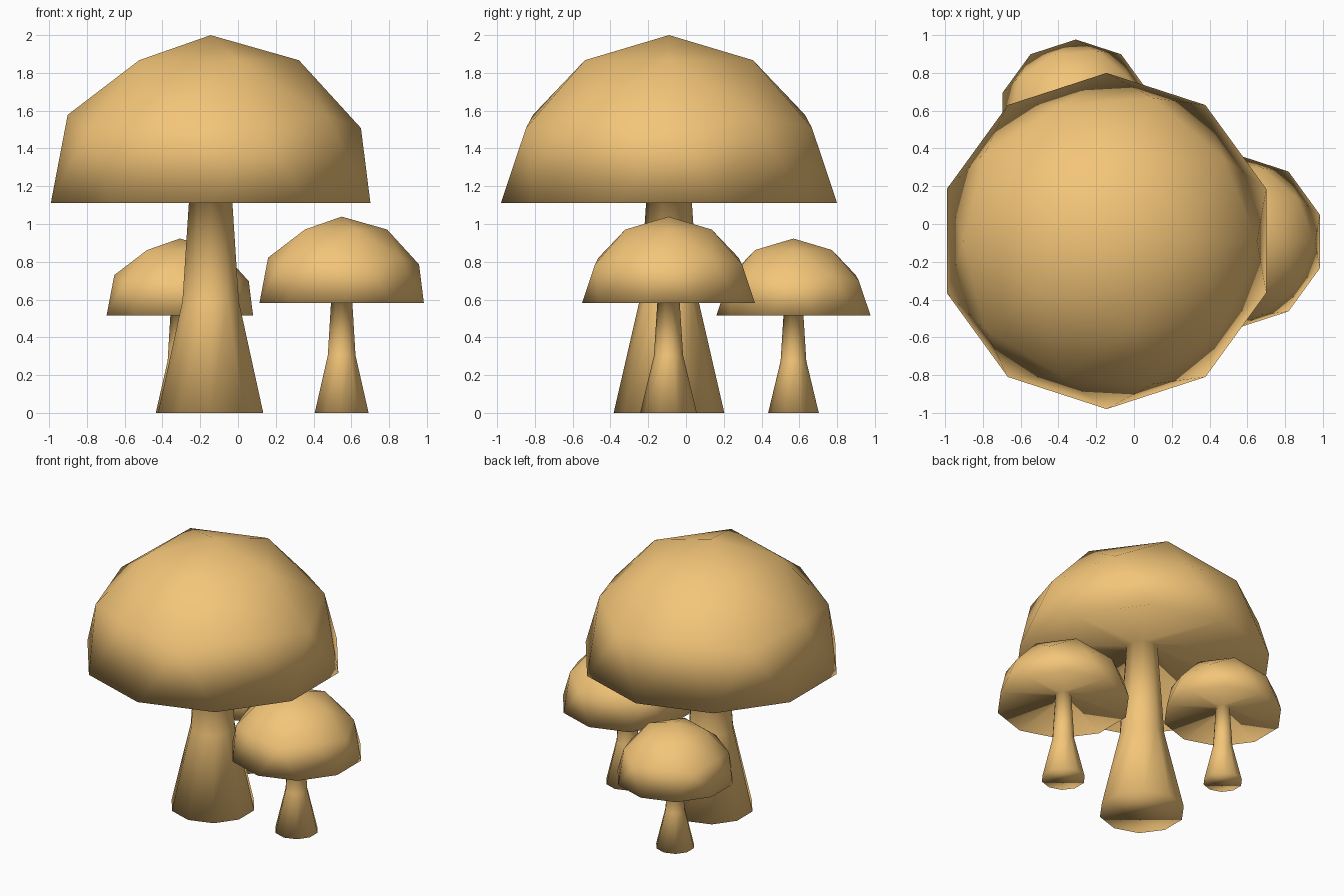
import bpy, bmesh

if "Cube" in bpy.data.objects:
    bpy.data.objects.remove(bpy.data.objects["Cube"])

mat = bpy.data.materials.new("mushroom_tan")
mat.diffuse_color = (0.9, 0.56, 0.19, 1)
mat.use_nodes = True
mat.node_tree.nodes["Principled BSDF"].inputs["Base Color"].default_value = mat.diffuse_color


def mushroom(name, x, y, rim_z, R, stem):
    """Half icosphere cap; its ten-sided rim is carried inward and down as the stem."""
    bm = bmesh.new()
    bmesh.ops.create_icosphere(bm, subdivisions=2, radius=R)
    low = [v for v in bm.verts if v.co.z < -0.01 * R]
    bmesh.ops.delete(bm, geom=low, context='VERTS')
    for v in bm.verts:
        v.co.z += rim_z

    # hollow underside, stem top, stem waist and stem foot
    edges = [e for e in bm.edges if e.is_boundary]
    r_old = R
    for r, z in stem:
        geom = bmesh.ops.extrude_edge_only(bm, edges=edges)["geom"]
        edges = [g for g in geom if isinstance(g, bmesh.types.BMEdge)]
        for v in geom:
            if isinstance(v, bmesh.types.BMVert):
                v.co.x *= r / r_old
                v.co.y *= r / r_old
                v.co.z = z
        r_old = r
    bmesh.ops.contextual_create(bm, geom=edges)
    bmesh.ops.recalc_face_normals(bm, faces=bm.faces[:])
    for f in bm.faces:
        f.smooth = True

    mesh = bpy.data.meshes.new(name)
    bm.to_mesh(mesh)
    bm.free()
    mesh.materials.append(mat)
    ob = bpy.data.objects.new(name, mesh)
    ob.location = (x, y, 0)
    bpy.context.collection.objects.link(ob)


mushroom("large_mushroom", -0.145, -0.09, 1.11, 0.89,
         [(0.110, 1.275), (0.157, 0.59), (0.293, 0)])
mushroom("right_mushroom", 0.549, -0.0925, 0.581, 0.458,
         [(0.055, 0.655), (0.077, 0.305), (0.150, 0)])
mushroom("back_mushroom", -0.308, 0.569, 0.515, 0.408,
         [(0.049, 0.578), (0.068, 0.275), (0.134, 0)])
